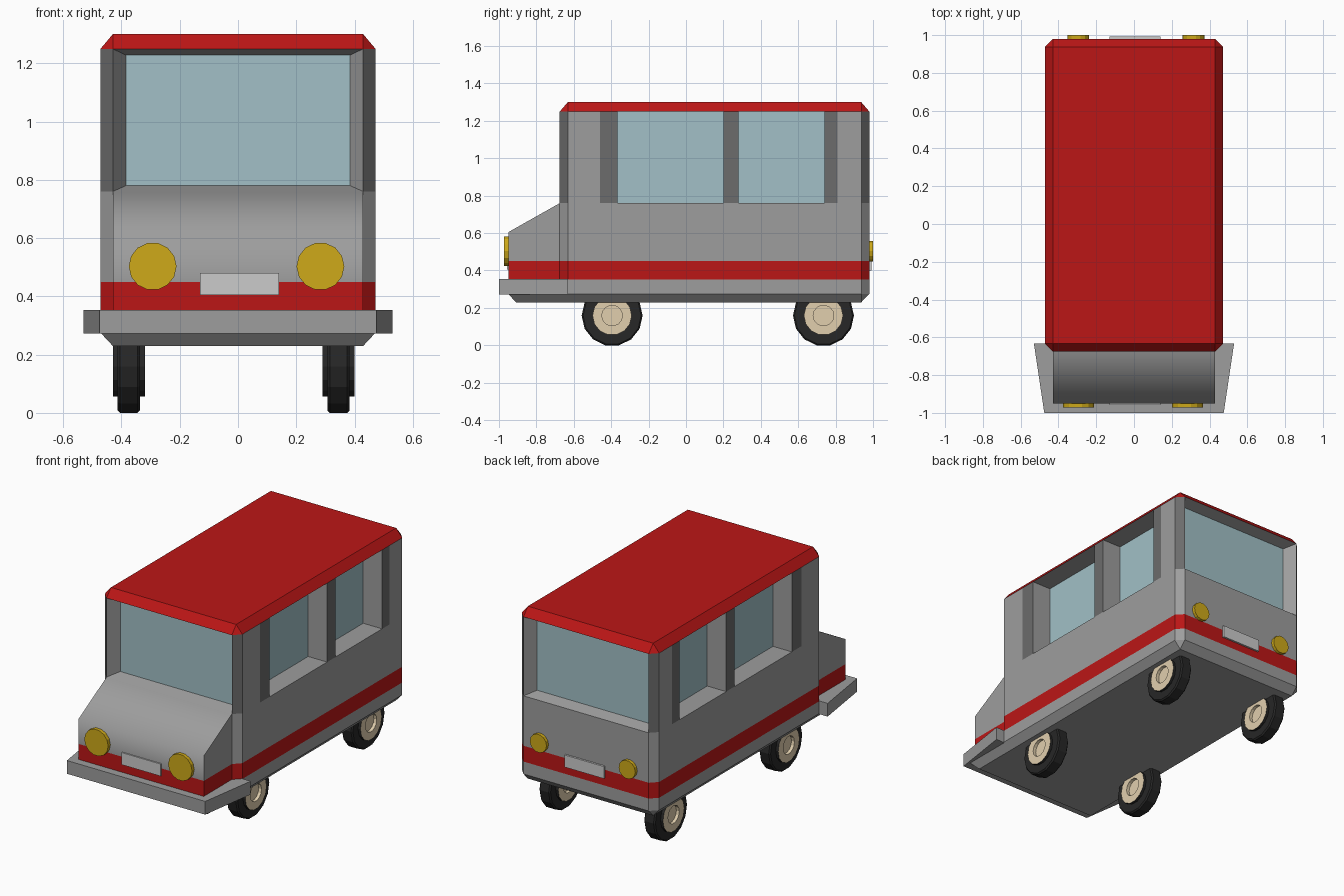
import bpy, bmesh, math
from mathutils import Matrix, Vector

if "Cube" in bpy.data.objects:
    bpy.data.objects.remove(bpy.data.objects["Cube"])


def mat(name, *rgb):
    m = bpy.data.materials.new(name)
    m.diffuse_color = (*rgb, 1)
    m.use_nodes = True
    m.node_tree.nodes["Principled BSDF"].inputs["Base Color"].default_value = m.diffuse_color
    return m


GREY = mat("grey paint", .34, .34, .34)
RED = mat("red paint", .5, .008, .008)
GLASS = mat("glass", .36, .53, .57)
DARK = mat("dark pillar", .15, .15, .15)
YELLOW = mat("lamp yellow", .62, .40, .01)
CREAM = mat("cream rim", .75, .62, .42)
BLACK = mat("tyre black", .02, .02, .02)
PLATE = mat("plate grey", .8, .8, .8)


def finish(bm, name, *mats):
    bmesh.ops.remove_doubles(bm, verts=bm.verts, dist=.0005)
    bmesh.ops.recalc_face_normals(bm, faces=bm.faces)
    me = bpy.data.meshes.new(name)
    bm.to_mesh(me)
    bm.free()
    ob = bpy.data.objects.new(name, me)
    bpy.context.collection.objects.link(ob)
    for m in mats:
        me.materials.append(m)
    return ob


def skin(bm, rings, mats=None):
    """Join closed rings of points with quads and cap both ends."""
    loops = [[bm.verts.new(p) for p in r] for r in rings]
    n = len(loops[0])
    for k in range(len(loops) - 1):
        a, b = loops[k], loops[k + 1]
        for i in range(n):
            j = (i + 1) % n
            f = bm.faces.new((a[i], a[j], b[j], b[i]))
            f.material_index = mats[k] if mats else 0
    for loop, k in ((loops[0][::-1], 0), (loops[-1], -1)):
        bm.faces.new(loop).material_index = mats[k] if mats else 0


def loft(name, m, rings):
    bm = bmesh.new()
    skin(bm, rings)
    return finish(bm, name, m)


def box(name, m, x0, x1, y0, y1, z0, z1):
    pts = [(x0, y0), (x1, y0), (x1, y1), (x0, y1)]
    return loft(name, m, [[(x, y, z) for x, y in pts] for z in (z0, z1)])


def disc(name, m, x, z, r, y0, y1, n=14):
    ring = [(x + r * math.cos(2 * math.pi * i / n), z + r * math.sin(2 * math.pi * i / n))
            for i in range(n)]
    return loft(name, m, [[(a, y, b) for a, b in ring] for y in (y0, y1)])


# Cabin: chamfered rectangle outline, split at the side posts
W, C, FRONT, BACK = .472, .43, -.675, .98
STOPS = [-.632, -.46, -.365, .2, .28, .74, .81, .937]
outline = ([(-C, FRONT), (C, FRONT)] + [(W, y) for y in STOPS] +
           [(C, BACK), (-C, BACK)] + [(-W, y) for y in reversed(STOPS)])


def clamp(x, y):
    return max(-C, min(C, x)), max(STOPS[0], min(STOPS[-1], y))


levels = [.23, .275, .352, .45, .76, 1.25, 1.30]
rings = [[(*(clamp(x, y) if z in (.23, 1.30) else (x, y)), z) for x, y in outline]
         for z in levels]
bm = bmesh.new()
skin(bm, rings, [0, 0, 1, 0, 0, 1])
bmesh.ops.remove_doubles(bm, verts=bm.verts, dist=.0005)
bmesh.ops.recalc_face_normals(bm, faces=bm.faces)
bm.normal_update()

# Window band: dark posts, recessed side panes and inset end panes
side, ends = [], []
for f in bm.faces:
    c, n = f.calc_center_median(), f.normal
    if not .8 < c.z < 1.2:
        continue
    if abs(n.x) > .95:
        if -.365 < c.y < .2 or .28 < c.y < .74:
            side.append(f)
        elif -.46 < c.y < .81:
            f.material_index = 3
    elif abs(n.y) > .95:
        ends.append(f)
    else:
        f.material_index = 3
for f in bmesh.ops.extrude_discrete_faces(bm, faces=side)["faces"]:
    f.material_index = 2
    shift = -.13 if f.calc_center_median().x > 0 else .13
    bmesh.ops.translate(bm, verts=f.verts, vec=(shift, 0, 0))
for f in bmesh.ops.extrude_discrete_faces(bm, faces=ends)["faces"]:
    f.material_index = 2
    front = f.calc_center_median().y < 0
    for v in f.verts:
        v.co.x *= .385 / C
        v.co.z += .02 if v.co.z < 1 else -.022
        v.co.y += .07 if front else -.07
finish(bm, "cabin_body", GREY, RED, GLASS, DARK)

# Sloped hood with its stripe
profile = [(-.62, .45), (-.95, .45), (-.95, .605), (FRONT, .76), (-.62, .76)]
hood = loft("hood", GREY, [[(x, y, z) for y, z in profile] for x in (-C, C)])
bpy.context.view_layer.objects.active = hood
hood.select_set(True)
bpy.ops.object.shade_smooth_by_angle(angle=math.radians(65))
box("hood_stripe", RED, -C, C, -.95, -.62, .352, .45)

# Wrap-around front bumper and the chin beneath it
wrap = [(-.475, -1), (.475, -1), (.53, -.632), (-.53, -.632)]
loft("front_bumper", GREY, [[(x, y, z) for x, y in wrap] for z in (.272, .354)])
chin_top = [(-.472, -.95), (.472, -.95), (.472, -.632), (-.472, -.632)]
chin_low = [(-C, -.91), (C, -.91), (C, -.6), (-C, -.6)]
loft("front_chin", GREY, [[(x, y, .23) for x, y in chin_low],
                          [(x, y, .275) for x, y in chin_top]])

# Lamps and plates
for side_name, fx, rx in (("left", -.293, -.295), ("right", .283, .315)):
    disc("headlight_" + side_name, YELLOW, fx, .503, .082, -.972, -.93)
    disc("tail_light_" + side_name, YELLOW, rx, .503, .057, .96, 1.0)
box("front_plate", PLATE, -.13, .14, -.958, -.94, .405, .48)
box("rear_plate", PLATE, -.13, .14, .96, .992, .40, .475)

# Wheels: stepped tyre with dished cream faces, turned about x
N = 14
section = [(.055, -.035), (.055, -.055), (.105, -.055), (.105, -.038), (.155, -.038), (.163, -.03),
           (.163, .03), (.155, .038), (.105, .038), (.105, .055), (.055, .055), (.055, .035)]
for label, x in (("left", -.375), ("right", .345)):
    for end, y in (("front", -.395), ("rear", .735)):
        bm = bmesh.new()
        skin(bm, [[(x + h, y + r * math.sin(2 * math.pi * (i + .5) / N),
                    .16 - r * math.cos(2 * math.pi * (i + .5) / N)) for i in range(N)]
                  for r, h in section],
             [1, 1, 0, 0, 0, 0, 0, 0, 0, 1, 1])
        low = min(v.co.z for v in bm.verts)
        bmesh.ops.translate(bm, verts=bm.verts, vec=(0, 0, -low))
        finish(bm, f"{end}_{label}_wheel", BLACK, CREAM)
